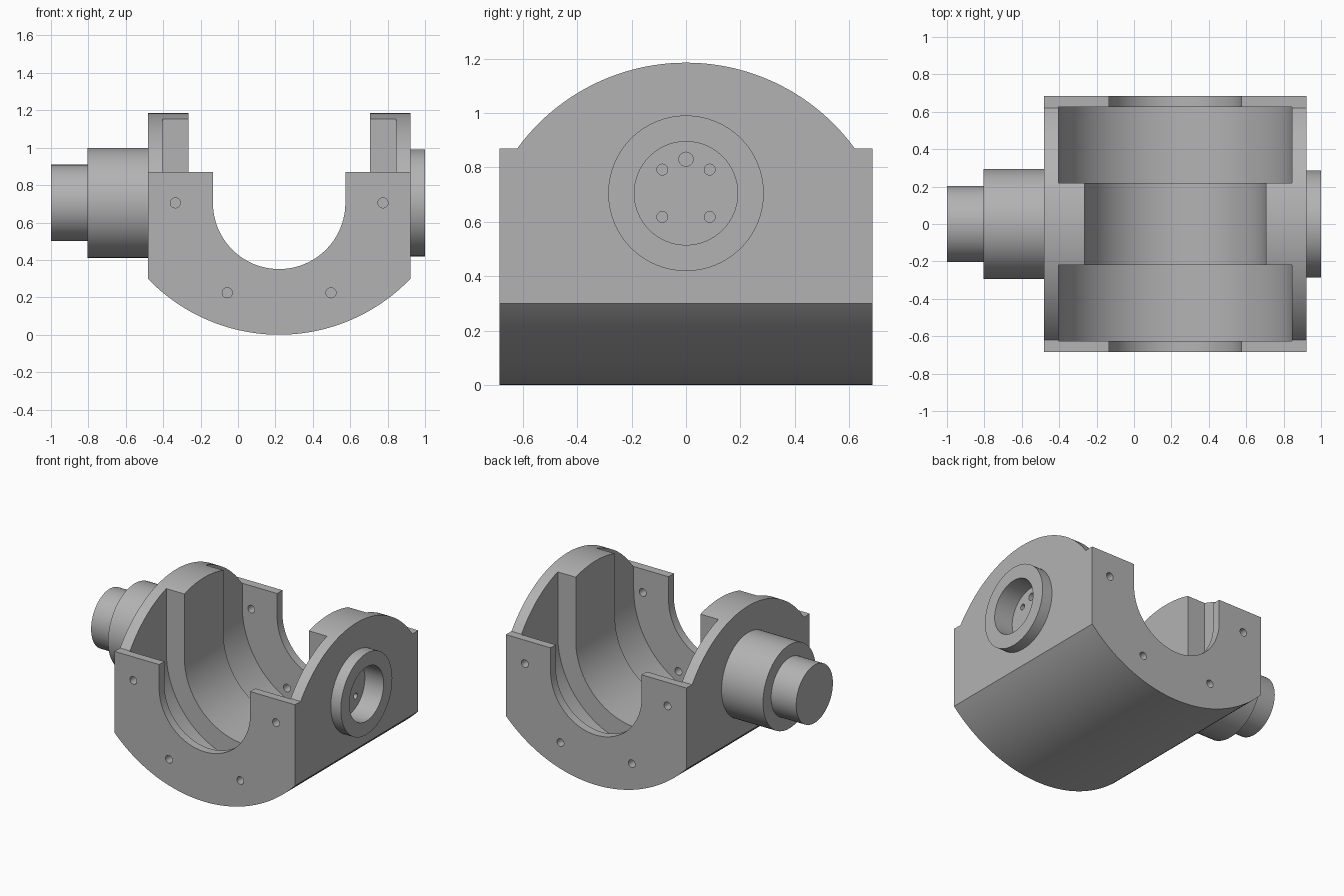
import bpy, bmesh
from math import sin, cos, pi, radians, asin
from mathutils import Vector

cube = bpy.data.objects.get("Cube")
if cube:
    bpy.data.objects.remove(cube, do_unlink=True)

CX, AXIS = 0.22, 0.705          # bore centre in x, common axis height
HALF_W, HALF_L = 0.7025, 0.685  # housing half width and half length

grey = bpy.data.materials.new("machined_grey")
grey.use_nodes = True
grey.diffuse_color = (0.45, 0.45, 0.45, 1)
grey.node_tree.nodes["Principled BSDF"].inputs["Base Color"].default_value = grey.diffuse_color


def prism(name, points, axis, start, end):
    """Extrude a 2D outline along x (points are y,z) or y (points are x,z)."""
    def place(p, t):
        return (t, p[0], p[1]) if axis == "x" else (p[0], t, p[1])
    bm = bmesh.new()
    face = bm.faces.new([bm.verts.new(place(p, start)) for p in points])
    top = bmesh.ops.extrude_face_region(bm, geom=[face])["geom"]
    move = Vector(place((0, 0), end - start))
    bmesh.ops.translate(bm, vec=move, verts=[g for g in top if isinstance(g, bmesh.types.BMVert)])
    bmesh.ops.recalc_face_normals(bm, faces=bm.faces)
    mesh = bpy.data.meshes.new(name)
    bm.to_mesh(mesh)
    bm.free()
    mesh.materials.append(grey)
    obj = bpy.data.objects.new(name, mesh)
    bpy.context.collection.objects.link(obj)
    return obj


def arc(cx, cz, r, a0, a1, n):
    return [(cx + r * cos(a0 + (a1 - a0) * i / n), cz + r * sin(a0 + (a1 - a0) * i / n))
            for i in range(n + 1)]


def circle(cx, cz, r, n=64):
    return arc(cx, cz, r, 0, 2 * pi, n)[:-1]


def u_shape(r):
    """Half-round trough outline, open upward."""
    return arc(CX, AXIS, r, pi, 2 * pi, 48) + [(CX + r, 1.5), (CX - r, 1.5)]


def combine(target, tool, operation):
    mod = target.modifiers.new(operation.lower(), "BOOLEAN")
    mod.object, mod.operation, mod.solver = tool, operation, "EXACT"
    bpy.context.view_layer.objects.active = target
    bpy.ops.object.modifier_apply(modifier=mod.name)
    bpy.data.objects.remove(tool, do_unlink=True)


# Housing: round-bottomed block trimmed by the arched side outline
belly_r = 0.972
spread = asin(HALF_W / belly_r)
belly = arc(CX, belly_r, belly_r, -pi / 2 - spread, -pi / 2 + spread, 48)
housing = prism("housing", belly + [(CX + HALF_W, 1.4), (CX - HALF_W, 1.4)], "y", -0.8, 0.8)

arch_r, arch_z = 0.768, 0.417
lean = asin(0.621 / arch_r)
arch = arc(0, arch_z, arch_r, pi / 2 - lean, pi / 2 + lean, 48)
side = [(-HALF_L, 0.87), (-HALF_L, -0.1), (HALF_L, -0.1), (HALF_L, 0.87)]
combine(housing, prism("side_outline", arch + side, "x", -1, 1.5), "INTERSECT")

# Boss on the left side
combine(housing, prism("boss", circle(0, AXIS, 0.286), "x", 0.88, 1.0), "UNION")

# Stepped trough: end openings, two wide chambers, middle seat
combine(housing, prism("end_opening", u_shape(0.354), "y", -0.9, 0.9), "DIFFERENCE")
combine(housing, prism("middle_seat", u_shape(0.485), "y", -0.3, 0.3), "DIFFERENCE")
for s in (-1, 1):
    combine(housing, prism("chamber", u_shape(0.625), "y", s * 0.218, s * 0.626), "DIFFERENCE")

# Bolt holes through both end plates
for angle in (180, 240, 300, 360):
    x = CX + 0.555 * cos(radians(angle))
    z = AXIS + 0.555 * sin(radians(angle))
    for s in (-1, 1):
        combine(housing, prism("bolt_hole", circle(x, z, 0.027, 20), "y", s * 0.6, s * 0.8), "DIFFERENCE")

# Boss recess with its small blind holes
combine(housing, prism("recess", circle(0, AXIS, 0.19), "x", 0.854, 1.1), "DIFFERENCE")
pins = [(sy * 0.087, sz * 0.087, 0.02) for sy in (-1, 1) for sz in (-1, 1)] + [(0, 0.125, 0.026)]
for y, dz, r in pins:
    combine(housing, prism("pin_hole", circle(y, AXIS + dz, r, 20), "x", 0.78, 0.9), "DIFFERENCE")

# Stepped shaft on the right side
shaft = prism("shaft", circle(0, AXIS, 0.294), "x", -0.805, -0.45)
combine(shaft, prism("shaft_end", circle(0, AXIS, 0.204), "x", -1.0, -0.7), "UNION")

for obj in (housing, shaft):
    bpy.ops.object.select_all(action="DESELECT")
    obj.select_set(True)
    bpy.context.view_layer.objects.active = obj
    bpy.ops.object.shade_smooth_by_angle(angle=radians(25))
